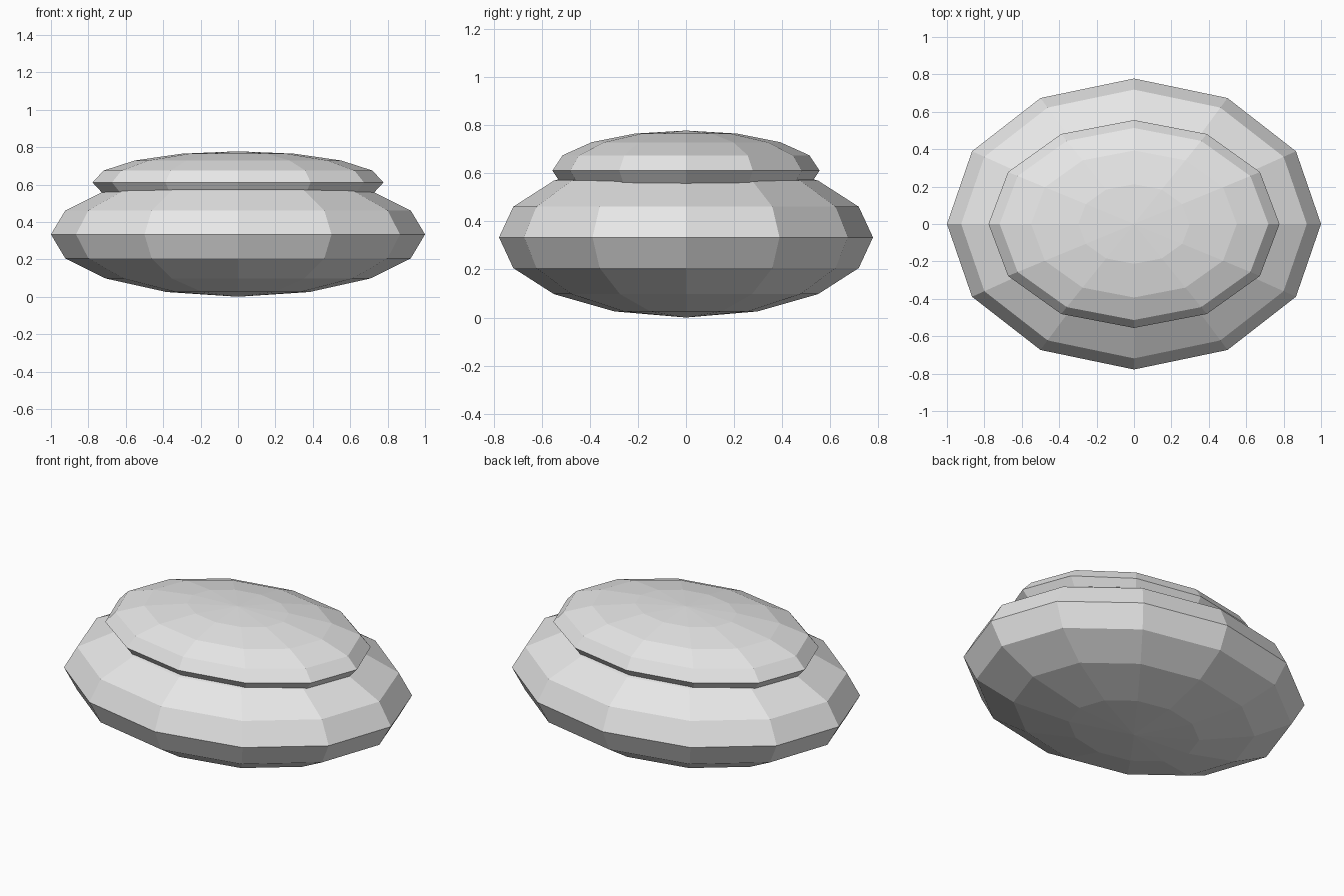
import bpy

if "Cube" in bpy.data.objects:
    bpy.data.objects.remove(bpy.data.objects["Cube"])

U = 1 / 9  # base unit

stone = bpy.data.materials.new("light_grey")
stone.diffuse_color = (0.8, 0.8, 0.8, 1)
stone.use_nodes = True
stone.node_tree.nodes["Principled BSDF"].inputs["Base Color"].default_value = stone.diffuse_color


def ellipsoid(name, radii, z):
    """Faceted, flattened sphere."""
    bpy.ops.mesh.primitive_uv_sphere_add(
        segments=12, ring_count=8, radius=1, location=(0, 0, z * U))
    ob = bpy.context.object
    ob.name = name
    ob.scale = [r * U for r in radii]
    bpy.ops.object.transform_apply(location=False, rotation=False, scale=True)
    ob.data.materials.append(stone)
    bpy.ops.object.shade_flat()
    return ob


# wide lower body
ellipsoid("lower_body", (9, 7, 3), 3)
# smaller flat cap sunk into the body
ellipsoid("upper_cap", (7, 5, 1.5), 5.5)
